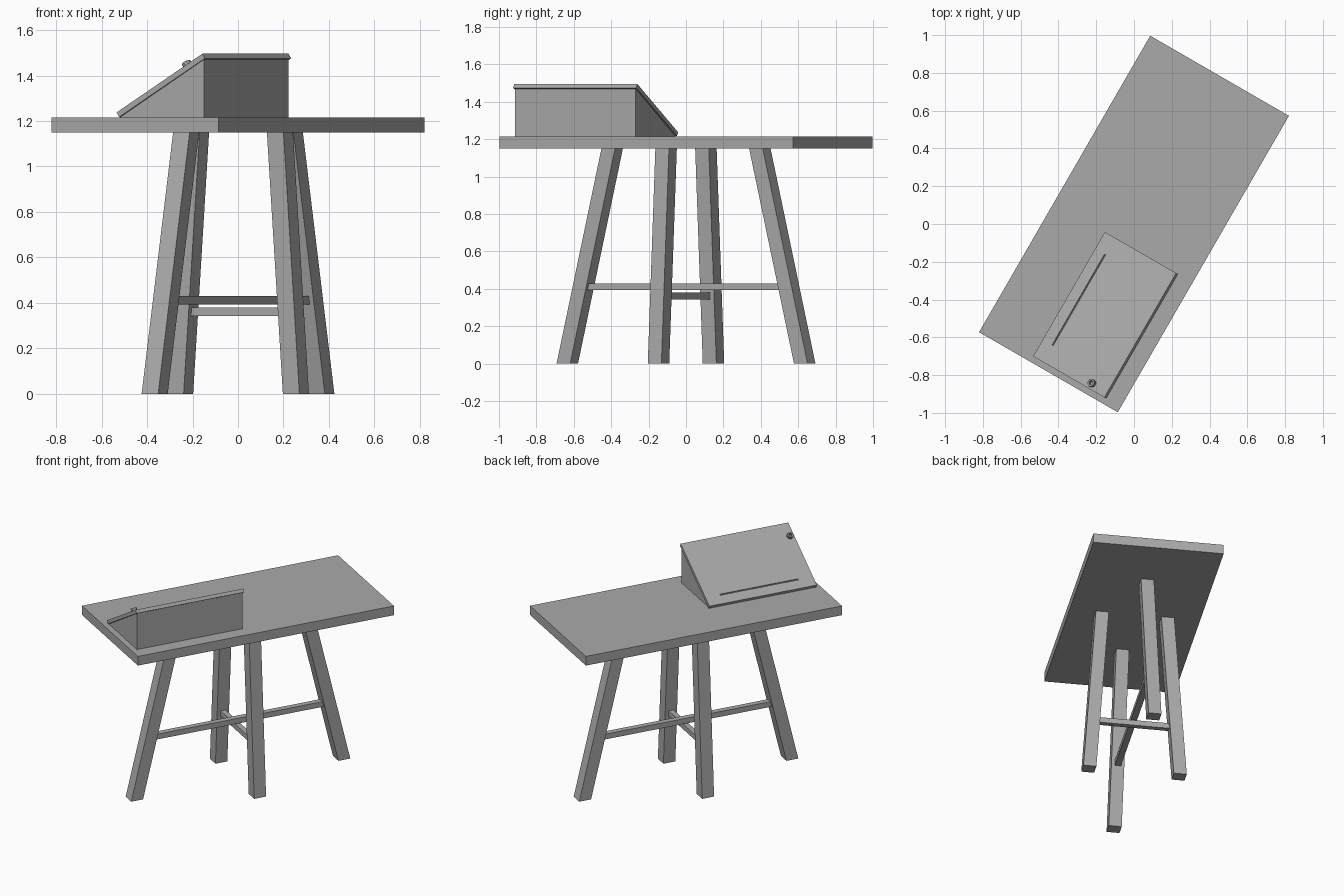
import bpy, bmesh, math
from mathutils import Matrix, Vector

cube = bpy.data.objects.get("Cube")
if cube:
    bpy.data.objects.remove(cube, do_unlink=True)

grey = bpy.data.materials.new("plain grey")
grey.use_nodes = True
GREY = (0.4, 0.4, 0.4, 1)
grey.diffuse_color = GREY
grey.node_tree.nodes["Principled BSDF"].inputs["Base Color"].default_value = GREY

# The whole table is turned on the floor; local x runs along its length
TURN = Matrix.Rotation(math.radians(60), 4, 'Z')


def finish(name, bm, matrix=None):
    bmesh.ops.recalc_face_normals(bm, faces=bm.faces)
    mesh = bpy.data.meshes.new(name)
    bm.to_mesh(mesh)
    bm.free()
    mesh.materials.append(grey)
    obj = bpy.data.objects.new(name, mesh)
    obj.matrix_world = TURN @ (matrix or Matrix())
    bpy.context.collection.objects.link(obj)
    return obj


def box(name, low, high, matrix=None):
    bm = bmesh.new()
    bmesh.ops.create_cube(bm, size=1)
    low, high = Vector(low), Vector(high)
    for v in bm.verts:
        v.co = (low + high) / 2 + v.co * (high - low)
    return finish(name, bm, matrix)


def leg(name, foot, head, height=1.15, half=0.042):
    # Square post sheared from its foot to its head
    bm = bmesh.new()
    bmesh.ops.create_cube(bm, size=2 * half)
    for v in bm.verts:
        end, z = (head, height) if v.co.z > 0 else (foot, 0)
        v.co = (v.co.x + end[0], v.co.y + end[1], z)
    return finish(name, bm)


# Table top
TOP = 1.215
box("table_top", (-0.906, -0.424, 1.15), (0.906, 0.424, TOP))

# Four splayed legs set in a cross, with a stretcher joining each pair
for side, end, flank in ((-1, "front", "right"), (1, "back", "left")):
    leg(end + "_end_leg", (side * 0.733, 0), (side * 0.456, 0))
    leg(flank + "_side_leg", (0, -side * 0.294), (0, -side * 0.213))
box("long_stretcher", (-0.62, -0.02, 0.393), (0.62, 0.02, 0.43))
box("short_stretcher", (-0.018, -0.25, 0.343), (0.018, 0.25, 0.38))

# Wedge body of the writing slope
bm = bmesh.new()
profile = [(-0.327, TOP), (0.1, TOP), (-0.327, 1.47)]
face = bm.faces.new([bm.verts.new((-0.867, y, z)) for y, z in profile])
ext = bmesh.ops.extrude_face_region(bm, geom=[face])
bmesh.ops.translate(bm, vec=(0.745, 0, 0),
                    verts=[g for g in ext["geom"] if isinstance(g, bmesh.types.BMVert)])
finish("slope_body", bm)

# Lid frame: origin at the low edge of the underside, y running up the slope
tilt = math.atan2(0.258, 0.435)
LID = (Matrix.Translation((-0.4935, 0.1, 1.217)) @ Matrix.Rotation(math.pi, 4, 'Z')
       @ Matrix.Rotation(tilt, 4, 'X'))
THICK = 0.024
lid = box("slope_lid", (-0.38, 0, 0), (0.38, 0.506, THICK), LID)

# Narrow pen groove near the low edge
cutter = box("pen_groove_cutter", (-0.277, 0.066, THICK - 0.008),
             (0.277, 0.074, THICK + 0.01), LID)
cutter.hide_render = True
cutter.hide_viewport = True
cutter.display_type = 'WIRE'
groove = lid.modifiers.new("pen_groove", 'BOOLEAN')
groove.operation = 'DIFFERENCE'
groove.solver = 'EXACT'
groove.object = cutter

# Small open ring for the ink, lathed from a rectangular section
bm = bmesh.new()
ring = [bm.verts.new((r, 0, z)) for r, z in
        ((0.021, 0), (0.021, 0.02), (0.012, 0.02), (0.012, 0))]
edges = [bm.edges.new((ring[i], ring[(i + 1) % 4])) for i in range(4)]
bmesh.ops.spin(bm, geom=ring + edges, axis=(0, 0, 1), cent=(0, 0, 0),
               angle=2 * math.pi, steps=10, use_merge=True)
bmesh.ops.remove_doubles(bm, verts=bm.verts, dist=0.0001)
finish("ink_ring", bm, LID @ Matrix.Translation((0.348, 0.4, THICK)))
